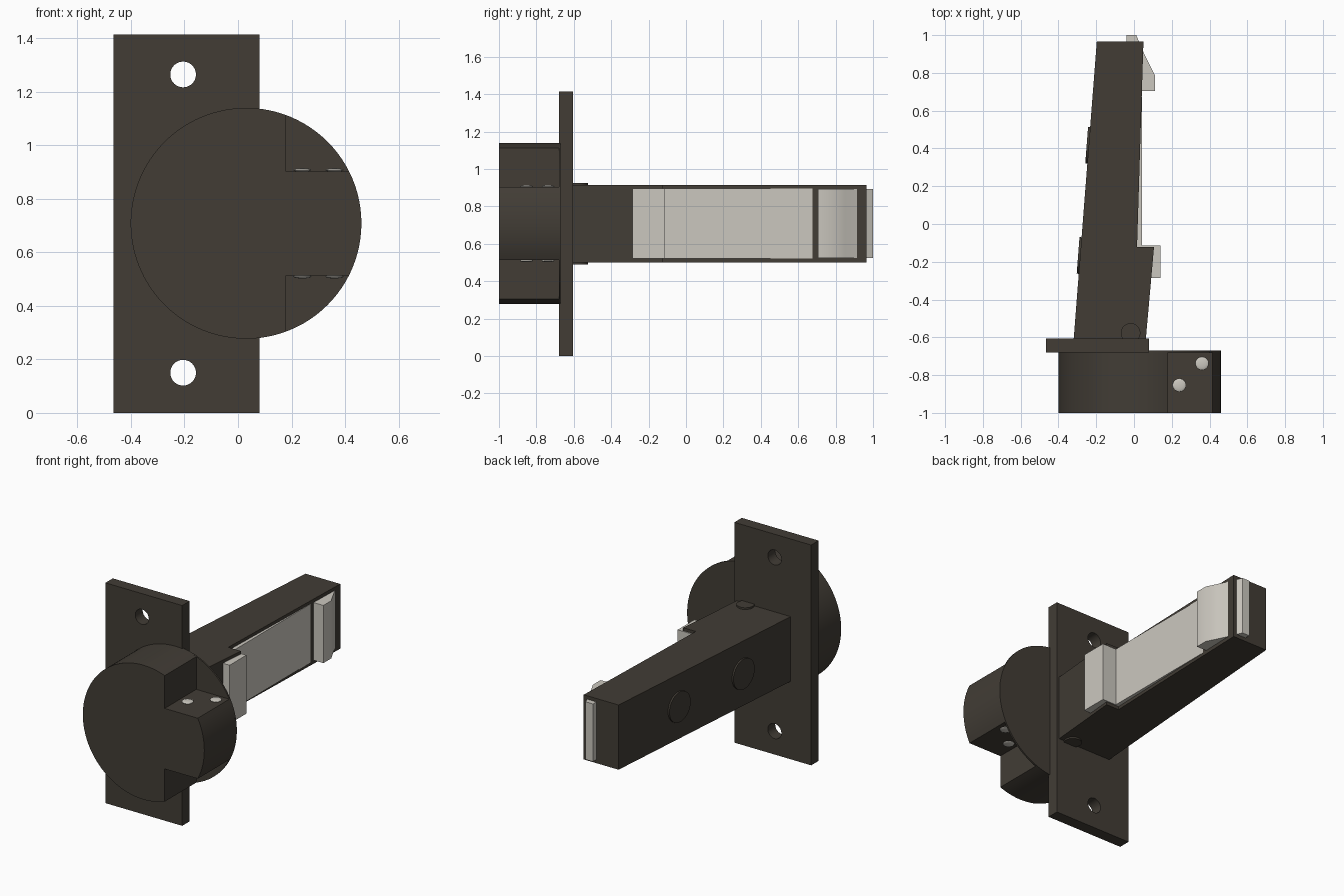
import bpy, bmesh, math
from mathutils import Matrix, Vector

cube = bpy.data.objects.get("Cube")
if cube:
    bpy.data.objects.remove(cube, do_unlink=True)


def material(name, rgb):
    m = bpy.data.materials.new(name)
    m.use_nodes = True
    m.diffuse_color = (*rgb, 1)
    bsdf = next(n for n in m.node_tree.nodes if n.type == 'BSDF_PRINCIPLED')
    bsdf.inputs["Base Color"].default_value = (*rgb, 1)
    return m


DARK = material("dark bronze", (0.054, 0.046, 0.036))
PALE = material("pale nickel", (0.60, 0.575, 0.52))
MID_Z = 0.708  # height of the arm and knob axis


def finish(name, bm, mat, smooth=False):
    bmesh.ops.recalc_face_normals(bm, faces=bm.faces[:])
    me = bpy.data.meshes.new(name)
    bm.to_mesh(me)
    bm.free()
    me.materials.append(mat)
    ob = bpy.data.objects.new(name, me)
    bpy.context.collection.objects.link(ob)
    if smooth:
        bpy.ops.object.select_all(action='DESELECT')
        ob.select_set(True)
        bpy.context.view_layer.objects.active = ob
        bpy.ops.object.shade_smooth_by_angle(angle=math.radians(30))
    return ob


def prism(name, profile, axis, lo, hi, mat, smooth=False):
    """Extrude a profile along z (x, y points) or along y (x, z points)."""
    def place(p, t):
        return (p[0], p[1], t) if axis == 'z' else (p[0], t, p[1])
    bm = bmesh.new()
    face = bm.faces.new([bm.verts.new(place(p, lo)) for p in profile])
    ext = bmesh.ops.extrude_face_region(bm, geom=[face])
    top = [v for v in ext["geom"] if isinstance(v, bmesh.types.BMVert)]
    move = Vector(place((0, 0), hi - lo))
    bmesh.ops.translate(bm, verts=top, vec=move)
    return finish(name, bm, mat, smooth)


def cylinder(name, centre, axis, radius, depth, mat, segments=48):
    bm = bmesh.new()
    turn = Vector(axis).to_track_quat('Z', 'Y').to_matrix().to_4x4()
    bmesh.ops.create_cone(bm, cap_ends=True, segments=segments, radius1=radius,
                          radius2=radius, depth=depth,
                          matrix=Matrix.Translation(centre) @ turn)
    return finish(name, bm, mat, True)


def arc(cx, cz, r, a, b, n):
    return [(cx + r * math.cos(a + (b - a) * i / n),
             cz + r * math.sin(a + (b - a) * i / n)) for i in range(n + 1)]


# Mounting plate with two screw holes
plate = prism("mounting_plate", [(-0.465, 0), (0.08, 0), (0.08, 1.413), (-0.465, 1.413)],
              'y', -0.68, -0.605, DARK)
for i, z in enumerate((0.15, 1.264)):
    cutter = cylinder(f"hole_cutter_{i}", (-0.205, -0.64, z), (0, 1, 0), 0.048, 0.4, DARK)
    cutter.hide_render = True
    mod = plate.modifiers.new("screw_hole", 'BOOLEAN')
    mod.operation, mod.object, mod.solver = 'DIFFERENCE', cutter, 'EXACT'
    bpy.ops.object.select_all(action='DESELECT')
    plate.select_set(True)
    bpy.context.view_layer.objects.active = plate
    bpy.ops.object.modifier_apply(modifier=mod.name)
    bpy.data.objects.remove(cutter, do_unlink=True)
bpy.ops.object.shade_smooth_by_angle(angle=math.radians(30))

# Round knob with two corner notches, on a thin full disc
KX, R, HALF, NX = 0.03, 0.431, 0.194, 0.18
a_tab = math.asin(HALF / R)
a_notch = math.acos((NX - KX) / R)
knob = (arc(KX, MID_Z, R, -a_tab, a_tab, 14) + [(NX, MID_Z + HALF)]
        + arc(KX, MID_Z, R, a_notch, 2 * math.pi - a_notch, 72)
        + [(NX, MID_Z - HALF)])
prism("knob_body", knob, 'y', -1.0, -0.68, DARK, True)
cylinder("knob_back_disc", (KX, -0.675, MID_Z), (0, 1, 0), R, 0.01, DARK, 96)

# Domed contacts on both notch floors
for side, sign in (("upper", 1), ("lower", -1)):
    for i, (x, y) in enumerate(((0.24, -0.853), (0.36, -0.738))):
        bm = bmesh.new()
        bmesh.ops.create_uvsphere(
            bm, u_segments=32, v_segments=12, radius=1,
            matrix=Matrix.Translation((x, y, MID_Z + sign * (HALF + 0.005)))
            @ Matrix.Diagonal((0.034, 0.034, 0.007, 1)))
        finish(f"{side}_contact_{i + 1}", bm, PALE, True)

# Tapered arm with a stepped side
prism("arm", [(-0.319, -0.605), (0.063, -0.605), (0.106, -0.122), (0.016, -0.122),
              (0.050, 0.965), (-0.197, 0.965)], 'z', 0.5, 0.915, DARK)

# Sliding panel with a raised block at its front end
prism("slide_panel", [(0.0, -0.285), (0.14, -0.285), (0.14, -0.115), (0.042, -0.115),
                      (0.042, 0.675), (0.0, 0.675)], 'z', 0.52, 0.895, PALE)

# Latch that shows at the side and the end of the arm
prism("latch", [(-0.04, 0.705), (0.112, 0.705), (0.112, 0.785), (0.079, 0.85),
                (0.050, 0.91), (0.030, 0.957), (0.012, 1.0), (-0.04, 1.0)],
      'z', 0.523, 0.893, PALE, True)

# Hinge pin through the arm root
cylinder("hinge_pin", (-0.018, -0.577, MID_Z), (0, 0, 1), 0.052, 0.436, DARK)

# Round buttons on the sloping outer side
slope = (0.319 - 0.197) / (0.965 + 0.605)
for i, y in enumerate((-0.167, 0.417)):
    x = -0.319 + slope * (y + 0.605)
    cylinder(f"side_button_{i + 1}", (x, y, MID_Z), (-1, slope, 0), 0.097, 0.022, DARK)
